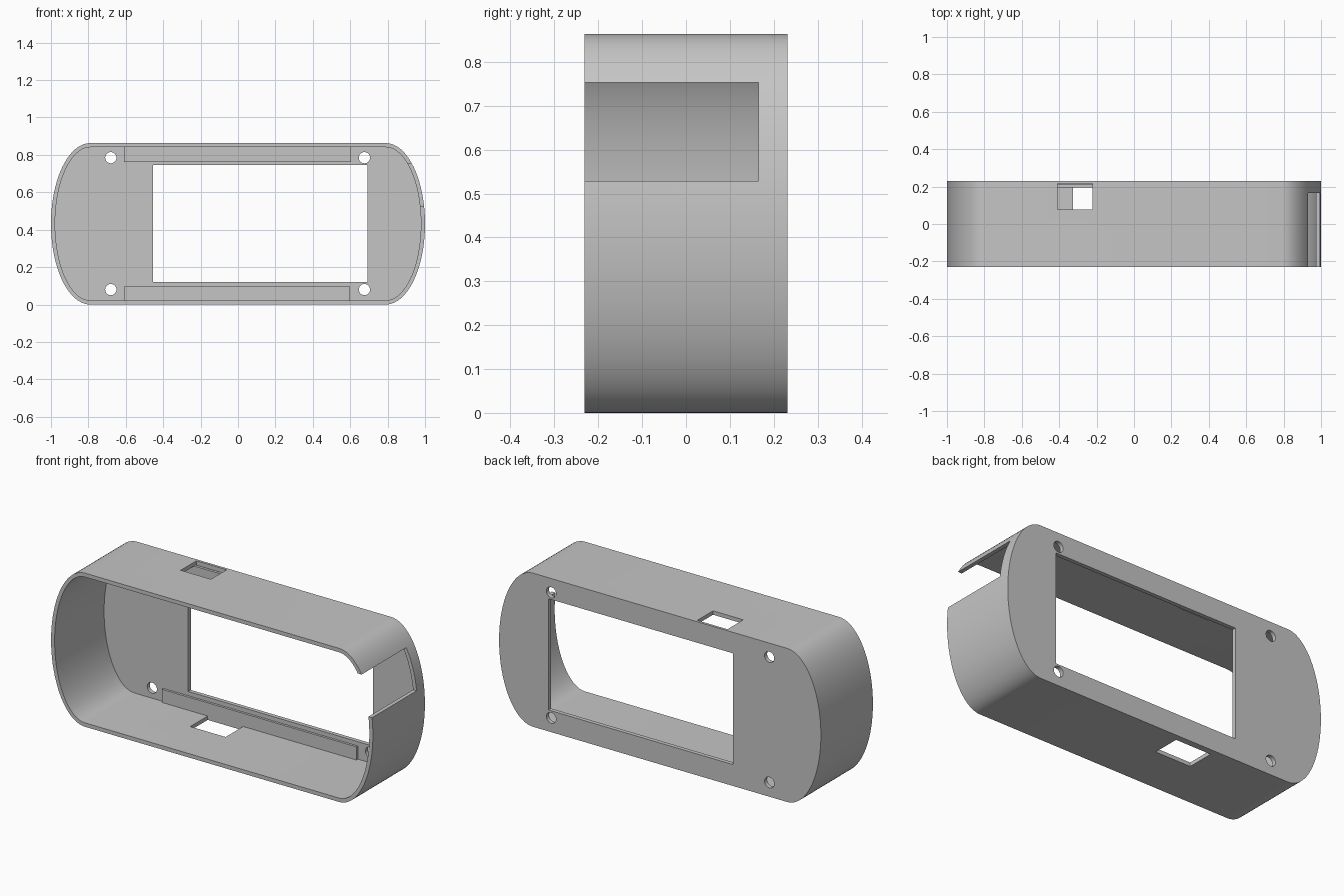
import bpy, bmesh, math

default = bpy.data.objects.get("Cube")
if default:
    bpy.data.objects.remove(default, do_unlink=True)

HEIGHT, DEPTH, WALL = 0.863, 0.231, 0.022
MID = HEIGHT / 2
PLATE_Y = 0.208          # inner face of the back plate

grey = bpy.data.materials.new("light grey plastic")
grey.use_nodes = True
colour = (0.56, 0.56, 0.56, 1)
grey.diffuse_color = colour
grey.node_tree.nodes["Principled BSDF"].inputs["Base Color"].default_value = colour


def prism(name, outline, y0, y1):
    """Extrude an (x, z) outline from y0 to y1."""
    bm = bmesh.new()
    face = bm.faces.new([bm.verts.new((x, y0, z)) for x, z in outline])
    ext = bmesh.ops.extrude_face_region(bm, geom=[face])
    verts = [g for g in ext["geom"] if isinstance(g, bmesh.types.BMVert)]
    bmesh.ops.translate(bm, verts=verts, vec=(0, y1 - y0, 0))
    bmesh.ops.recalc_face_normals(bm, faces=bm.faces)
    mesh = bpy.data.meshes.new(name)
    bm.to_mesh(mesh)
    bm.free()
    mesh.materials.append(grey)
    obj = bpy.data.objects.new(name, mesh)
    bpy.context.collection.objects.link(obj)
    return obj


def box(name, x0, x1, y0, y1, z0, z1):
    return prism(name, [(x0, z0), (x1, z0), (x1, z1), (x0, z1)], y0, y1)


def bulged_outline(inset, steps=40):
    """Flat top and bottom with half-elliptical ends."""
    straight, a, b = 0.79, 0.21 - inset, MID - inset
    pts = []
    for side in (1, -1):
        for i in range(steps + 1):
            t = math.pi * (i / steps - 0.5)
            pts.append((side * (straight + a * math.cos(t)), MID + side * b * math.sin(t)))
    return pts


def circle(cx, cz, r, n=32):
    return [(cx + r * math.cos(math.tau * i / n), cz + r * math.sin(math.tau * i / n))
            for i in range(n)]


def cut(target, cutter):
    """Subtract the cutter from the target, then discard it."""
    cutter.hide_render = True
    mod = target.modifiers.new("cut", "BOOLEAN")
    mod.operation, mod.solver, mod.object = "DIFFERENCE", "EXACT", cutter
    bpy.context.view_layer.objects.active = target
    bpy.ops.object.modifier_apply(modifier=mod.name)
    bpy.data.objects.remove(cutter, do_unlink=True)


# Hollow casing, open at the front
casing = prism("casing", bulged_outline(0), -DEPTH, DEPTH)
cut(casing, prism("cavity_cutter", bulged_outline(WALL), -0.4, PLATE_Y))

# Display window and screw holes in the back plate
cut(casing, box("window_cutter", -0.455, 0.693, 0.1, 0.4, 0.12, 0.745))
for x in (-0.68, 0.676):
    for z in (0.08, 0.785):
        cut(casing, prism("screw_hole_cutter", circle(x, z, 0.03), 0.1, 0.4))

# Slots in the top and bottom walls, and the notch in the left end
cut(casing, box("top_slot_cutter", -0.41, -0.222, 0.077, 0.2165, 0.8, 1))
cut(casing, box("bottom_slot_cutter", -0.325, -0.105, 0.04, 0.195, -0.1, 0.06))
cut(casing, box("end_notch_cutter", 0.8, 1.1, -0.4, 0.165, 0.528, 0.753))

# Retaining rails along the back plate
box("top_rail", -0.61, 0.605, 0.195, PLATE_Y + 0.002, 0.762, HEIGHT - WALL + 0.001)
box("bottom_rail", -0.61, 0.6, 0.195, PLATE_Y + 0.002, WALL - 0.001, 0.096)

bpy.ops.object.select_all(action="DESELECT")
casing.select_set(True)
bpy.context.view_layer.objects.active = casing
bpy.ops.object.shade_smooth_by_angle(angle=math.radians(30))
